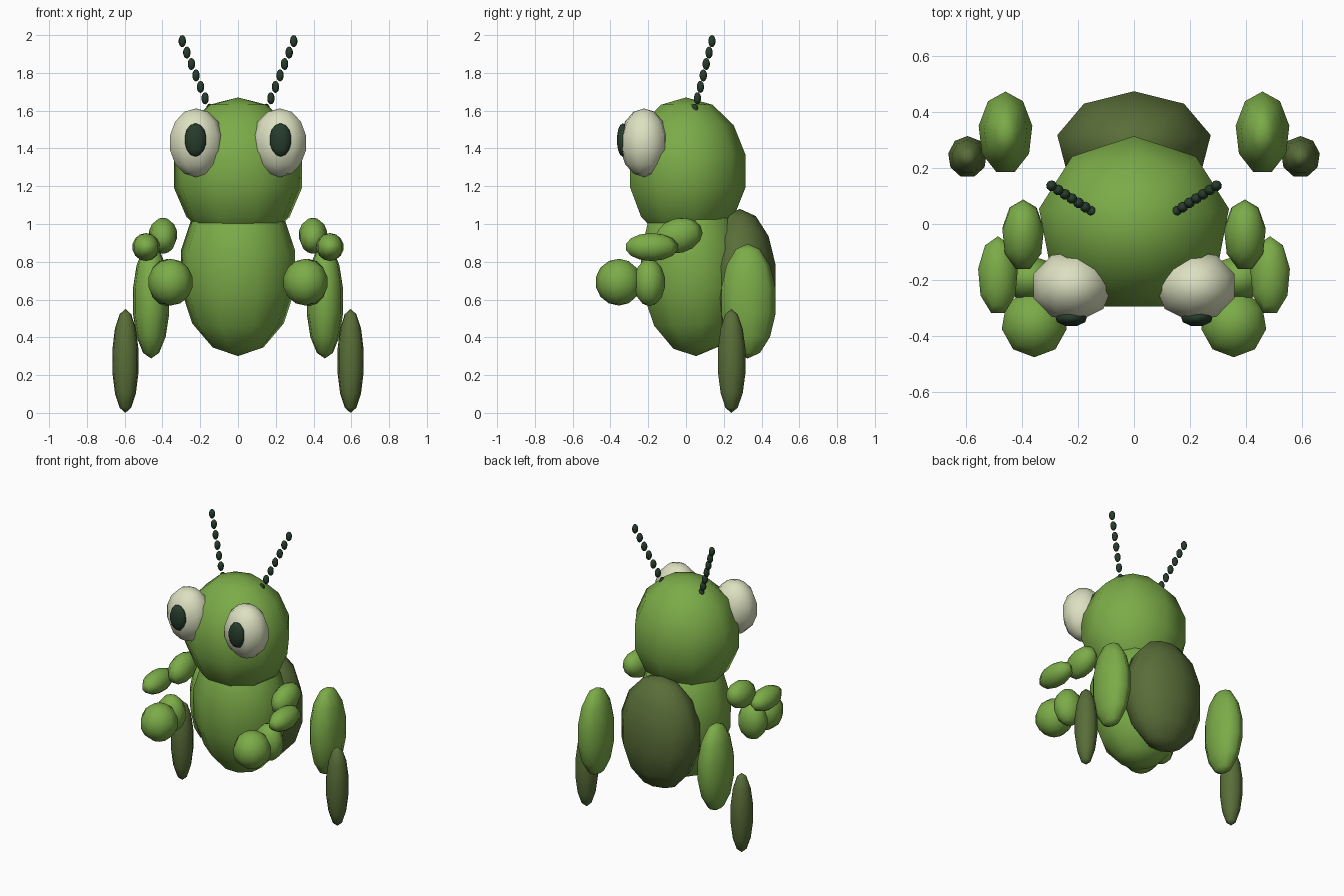
import bpy, bmesh
from math import radians
from mathutils import Matrix, Vector

cube = bpy.data.objects.get("Cube")
if cube:
    bpy.data.objects.remove(cube, do_unlink=True)


def material(name, rgb):
    m = bpy.data.materials.new(name)
    m.use_nodes = True
    colour = (*rgb, 1.0)
    m.diffuse_color = colour
    bsdf = next(n for n in m.node_tree.nodes if n.type == "BSDF_PRINCIPLED")
    bsdf.inputs["Base Color"].default_value = colour
    bsdf.inputs["Roughness"].default_value = 0.8
    return m


green = material("leaf green", (0.2, 0.41, 0.065))
olive = material("dark olive", (0.1, 0.155, 0.04))
cream = material("eye cream", (0.72, 0.75, 0.53))
black = material("green black", (0.02, 0.045, 0.025))


def add_object(name, bm, mat, smooth=True):
    mesh = bpy.data.meshes.new(name)
    bm.to_mesh(mesh)
    bm.free()
    for p in mesh.polygons:
        p.use_smooth = smooth
    mesh.materials.append(mat)
    obj = bpy.data.objects.new(name, mesh)
    bpy.context.collection.objects.link(obj)
    return obj


def ball(bm, centre, radii, tilt=0, turn=0):
    """Coarse ellipsoid: turn spins the facets, tilt leans it about x."""
    matrix = (Matrix.Translation(centre) @ Matrix.Rotation(radians(tilt), 4, "X")
              @ Matrix.Diagonal((*radii, 1)) @ Matrix.Rotation(radians(turn), 4, "Z"))
    bmesh.ops.create_uvsphere(bm, u_segments=9, v_segments=7, radius=1, matrix=matrix)


def part(name, mat, centre, radii, tilt=0, turn=0):
    bm = bmesh.new()
    ball(bm, centre, radii, tilt, turn)
    return add_object(name, bm, mat)


def pair(name, mat, centre, radii, tilt=0, turn=0):
    x, y, z = centre
    for side, s in (("left", 1), ("right", -1)):
        part(f"{side}_{name}", mat, (s * x, y, z), radii, tilt, s * turn)


# Trunk
part("head", green, (0, 0, 1.28), (0.354, 0.323, 0.39))
part("body", green, (0, 0.03, 0.755), (0.315, 0.29, 0.455), tilt=3)
part("back_shell", olive, (0, 0.285, 0.695), (0.286, 0.195, 0.385))

# Face
pair("eye", cream, (0.222, -0.222, 1.43), (0.15, 0.13, 0.182), turn=90)
pair("pupil", black, (0.225, -0.335, 1.445), (0.06, 0.033, 0.088))
bm = bmesh.new()
bmesh.ops.create_cube(bm, size=1, matrix=Matrix.Translation((0, -0.28, 1.213))
                      @ Matrix.Diagonal((0.21, 0.022, 0.026, 1)))
add_object("mouth", bm, black, smooth=False)

# Beaded antennae
BEADS = 7
for side, s in (("left", 1), ("right", -1)):
    bm = bmesh.new()
    base, tip = Vector((s * 0.15, 0.045, 1.605)), Vector((s * 0.295, 0.137, 1.968))
    for i in range(BEADS):
        ball(bm, base.lerp(tip, i / (BEADS - 1)), (0.02, 0.02, 0.032))
    add_object(f"{side}_antenna", bm, black)

# Upper pair of arms
pair("upper_arm", green, (0.397, -0.04, 0.938), (0.077, 0.13, 0.092), tilt=15)
pair("upper_hand", green, (0.487, -0.185, 0.878), (0.074, 0.145, 0.074))

# Lower pair of arms
pair("lower_arm", green, (0.375, -0.195, 0.69), (0.1, 0.085, 0.125))
pair("lower_hand", green, (0.357, -0.355, 0.692), (0.121, 0.125, 0.124), turn=180)

# Hind legs
pair("thigh", green, (0.46, 0.326, 0.592), (0.1, 0.152, 0.304))
pair("shin", olive, (0.596, 0.24, 0.275), (0.072, 0.077, 0.275))
